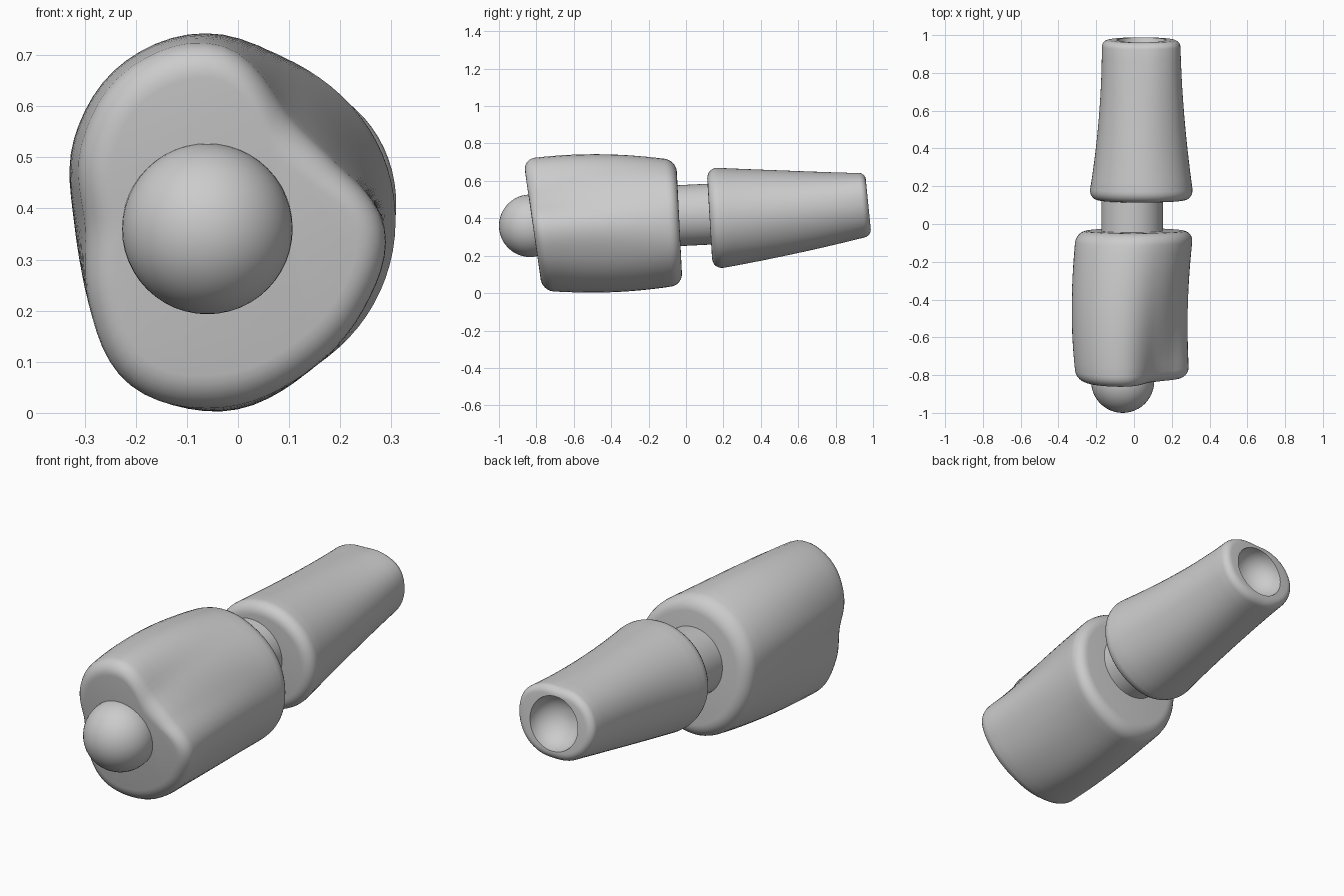
import bpy, bmesh, math
from mathutils import Vector

cube = bpy.data.objects.get("Cube")
if cube:
    bpy.data.objects.remove(cube)

grey = bpy.data.materials.new("plain grey")
grey.use_nodes = True
COLOUR = (0.6, 0.6, 0.6, 1)
grey.diffuse_color = COLOUR
grey.node_tree.nodes["Principled BSDF"].inputs["Base Color"].default_value = COLOUR

SIDES = 72
LENGTH_STEPS = 14
FILLET_STEPS = 6


def finish(name, bm, sharp=40):
    bmesh.ops.recalc_face_normals(bm, faces=bm.faces)
    mesh = bpy.data.meshes.new(name)
    bm.to_mesh(mesh)
    bm.free()
    mesh.materials.append(grey)
    obj = bpy.data.objects.new(name, mesh)
    bpy.context.collection.objects.link(obj)
    bpy.ops.object.select_all(action='DESELECT')
    obj.select_set(True)
    bpy.context.view_layer.objects.active = obj
    bpy.ops.object.shade_smooth_by_angle(angle=math.radians(sharp))
    return obj


def radius_at(radii, angle):
    """Smooth closed curve through evenly spaced radii."""
    n = len(radii)
    u = angle / math.tau * n
    i = int(u)
    f = u - i
    a, b, c, d = (radii[(i + k) % n] for k in (-1, 0, 1, 2))
    return b + 0.5 * f * (c - a + f * (2 * a - 5 * b + 4 * c - d + f * (3 * (b - c) + d - a)))


def blend(t, a, b, c):
    """Quadratic through a, b, c at t = 0, 0.5, 1."""
    return a * (1 - t) * (1 - 2 * t) + b * 4 * t * (1 - t) + c * t * (2 * t - 1)


def bridge(bm, a, b):
    for i in range(len(a)):
        j = (i + 1) % len(a)
        bm.faces.new((a[i], a[j], b[j], b[i]))


def segment(name, sections, front, back, fillets, socket=None):
    """Loft three sections between two tilted planes, with rounded rims.
    front and back are (y at mid height, y slope per unit of z)."""
    bm = bmesh.new()
    length = back[0] - front[0]

    # Stations along the length: (t, radial inset)
    quarter = [math.pi / 2 * k / FILLET_STEPS for k in range(FILLET_STEPS + 1)]
    f0, f1 = fillets
    stations = [(f0 * (1 - math.sin(a)) / length, f0 * (1 - math.cos(a))) for a in reversed(quarter)]
    stations = [(f0 * (1 - math.cos(a)) / length, f0 * (1 - math.sin(a))) for a in quarter]
    t0, t1 = f0 / length, 1 - f1 / length
    stations += [(t0 + (t1 - t0) * k / LENGTH_STEPS, 0) for k in range(1, LENGTH_STEPS)]
    stations += [(1 - f1 * (1 - math.cos(a)) / length, f1 * (1 - math.sin(a))) for a in reversed(quarter)]

    def plane_y(z, t):
        y0 = front[0] + front[1] * (z - 0.37)
        y1 = back[0] + back[1] * (z - 0.37)
        return y0 + (y1 - y0) * t

    rings = []
    for t, inset in stations:
        cx, cz = (blend(t, *(s[0][k] for s in sections)) for k in (0, 1))
        ring = []
        for i in range(SIDES):
            a = math.tau * i / SIDES
            r = blend(t, *(radius_at(s[1], a) for s in sections)) - inset
            x, z = cx + r * math.cos(a), cz + r * math.sin(a)
            ring.append(bm.verts.new((x, plane_y(z, t), z)))
        rings.append(ring)
    for a, b in zip(rings, rings[1:]):
        bridge(bm, a, b)
    bm.faces.new(rings[0])

    if socket is None:
        bm.faces.new(rings[-1])
    else:
        # Hollow bowl in the end face
        sx, sz, rad, depth = socket
        last = rings[-1]
        for k in range(10):
            b = math.pi / 2 * k / 10
            ring = []
            for i in range(SIDES):
                a = math.tau * i / SIDES
                x = sx + rad * math.cos(b) * math.cos(a)
                z = sz + rad * math.cos(b) * math.sin(a)
                ring.append(bm.verts.new((x, plane_y(z, 1) - depth * math.sin(b), z)))
            bridge(bm, last, ring)
            last = ring
        bm.faces.new(last)
    return finish(name, bm)


# Front segment: lobed at the front, rounder at the back
segment("front_segment", [
    ((-0.03, 0.36), (.32, .25, .245, .35, .355, .312, .262, .30, .357, .345, .325, .322)),
    ((-0.03, 0.37), (.315, .29, .31, .37, .37, .335, .29, .30, .345, .365, .335, .315)),
    ((0.0, 0.37), (.315, .325, .33, .34, .335, .325, .305, .305, .315, .325, .315, .315)),
], front=(-0.82, -0.145), back=(-0.035, -0.05), fillets=(0.06, 0.06))

# Rear segment: tapers to an end with a socket
segment("rear_segment", [
    ((0.04, 0.40), (.278, .28, .275, .272, .275, .28, .282, .275, .27, .275, .272, .275)),
    ((0.04, 0.43), (.228, .23, .225, .225, .23, .232, .227, .22, .22, .222, .222, .222)),
    ((0.037, 0.475), (.207, .215, .188, .165, .18, .20, .207, .195, .18, .168, .18, .195)),
], front=(0.128, -0.06), back=(0.985, -0.10), fillets=(0.06, 0.035),
    socket=(0.04, 0.475, 0.13, 0.12))

# Joint ball at the front end
bm = bmesh.new()
bmesh.ops.create_uvsphere(bm, u_segments=48, v_segments=24, radius=0.167)
bmesh.ops.translate(bm, verts=bm.verts, vec=Vector((-0.06, -0.833, 0.36)))
finish("joint_ball", bm)

# Peg joining the two segments
bm = bmesh.new()
bmesh.ops.create_cone(bm, cap_ends=True, segments=64, radius1=0.163, radius2=0.163, depth=0.3)
for v in bm.verts:
    x, y, z = v.co
    v.co = (x - 0.01, z + 0.04, y + 0.418 + z * 0.05)
finish("connecting_peg", bm)
